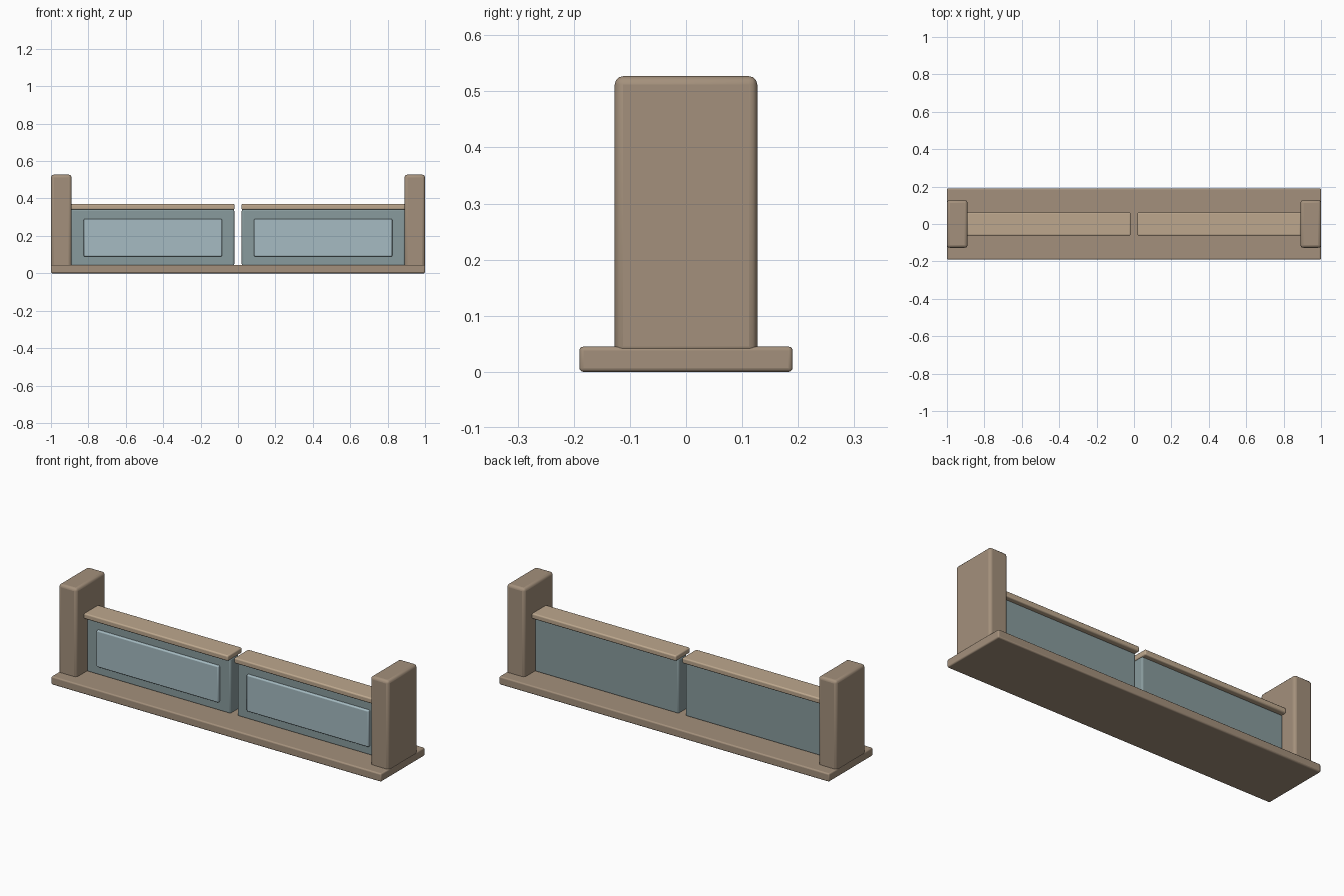
import bpy

if "Cube" in bpy.data.objects:
    bpy.data.objects.remove(bpy.data.objects["Cube"])


def material(name, rgb):
    m = bpy.data.materials.new(name)
    m.diffuse_color = (*rgb, 1)
    m.use_nodes = True
    m.node_tree.nodes["Principled BSDF"].inputs["Base Color"].default_value = m.diffuse_color
    return m


STONE = material("stone", (0.37, 0.28, 0.20))
TRIM = material("light_trim", (0.51, 0.39, 0.27))
GATE = material("gate_blue", (0.25, 0.33, 0.34))
PANEL = material("panel_blue", (0.38, 0.50, 0.54))


def block(name, x, y, z, bevel, mat):
    """Rounded box from (min, max) ranges on each axis."""
    ranges = (x, y, z)
    bpy.ops.mesh.primitive_cube_add(size=1, location=[(a + b) / 2 for a, b in ranges])
    ob = bpy.context.object
    ob.name = name
    ob.scale = [b - a for a, b in ranges]
    bpy.ops.object.transform_apply(location=False, rotation=False, scale=True)
    mod = ob.modifiers.new("rounded_edges", "BEVEL")
    mod.width = bevel
    mod.segments = 3
    ob.data.materials.append(mat)
    bpy.ops.object.shade_smooth_by_angle()
    return ob


# Base plate
block("base", (-1, 1), (-0.19, 0.19), (0, 0.045), 0.007, STONE)

# Each side: end post, gate leaf, raised front panel and top rail
for side, s in (("left", -1), ("right", 1)):
    def span(a, b):
        return tuple(sorted((s * a, s * b)))

    block(side + "_post", span(0.89, 1.0), (-0.127, 0.127), (0.03, 0.527), 0.015, STONE)
    block(side + "_gate", span(0.02, 0.893), (-0.036, 0.036), (0.04, 0.343), 0.009, GATE)
    block(side + "_panel", span(0.085, 0.825), (-0.05, -0.025), (0.09, 0.29), 0.006, PANEL)
    block(side + "_rail", span(0.018, 0.893), (-0.062, 0.062), (0.34, 0.37), 0.007, TRIM)
